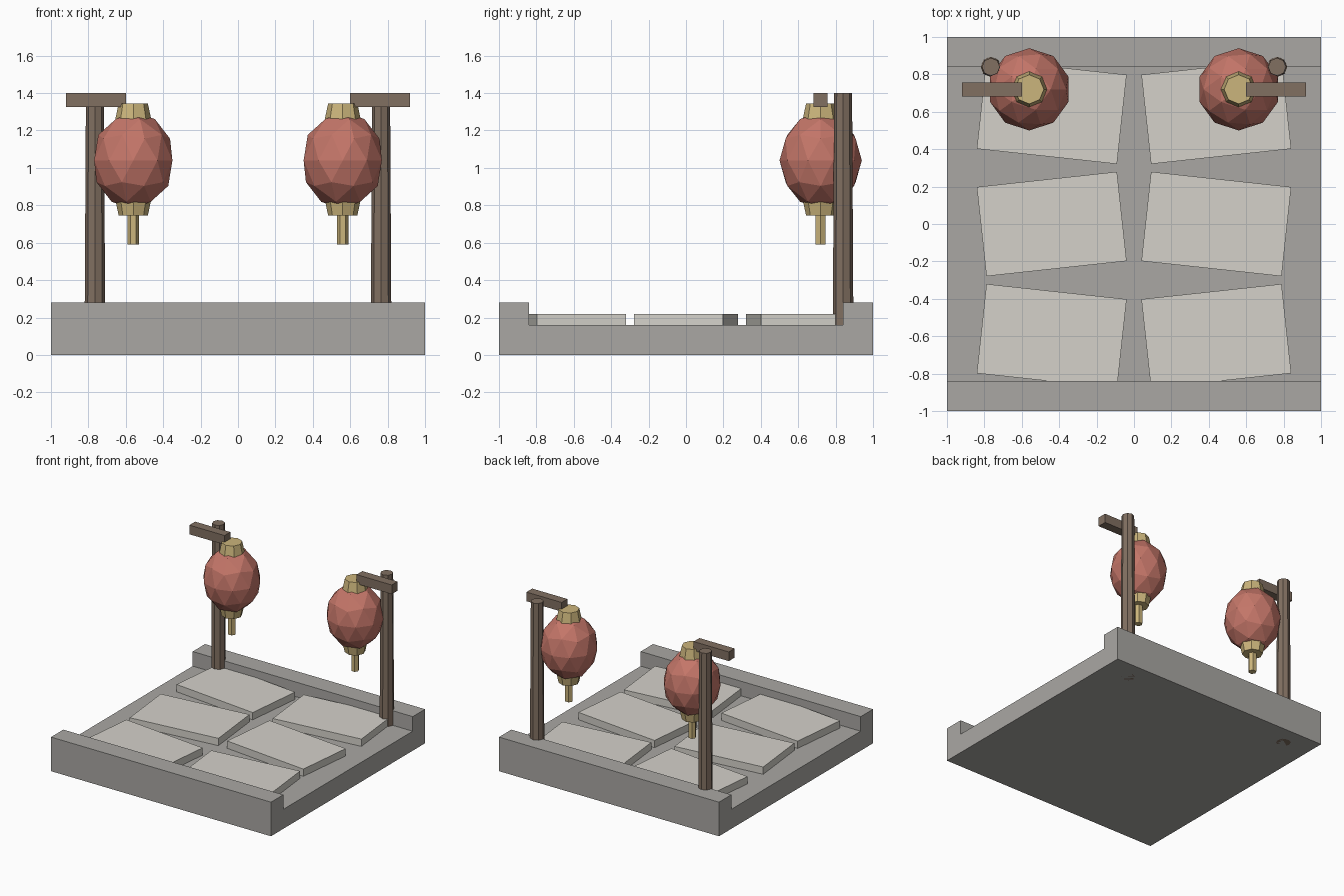
import bpy, bmesh, math
from mathutils import Matrix

if "Cube" in bpy.data.objects:
    bpy.data.objects.remove(bpy.data.objects["Cube"])


def material(name, rgb):
    m = bpy.data.materials.new(name)
    m.diffuse_color = (*rgb, 1)
    m.use_nodes = True
    m.node_tree.nodes["Principled BSDF"].inputs["Base Color"].default_value = m.diffuse_color
    return m


STONE = material("stone", (0.40, 0.39, 0.37))
PAVING = material("paving", (0.66, 0.64, 0.59))
WOOD = material("wood", (0.22, 0.16, 0.12))
RED = material("red_paper", (0.55, 0.18, 0.14))
GOLD = material("gold", (0.60, 0.46, 0.20))


def finish(name, bm, mat, loc=(0, 0, 0), rot=0):
    bmesh.ops.recalc_face_normals(bm, faces=bm.faces)
    me = bpy.data.meshes.new(name)
    bm.to_mesh(me)
    bm.free()
    me.materials.append(mat)
    ob = bpy.data.objects.new(name, me)
    ob.location = loc
    ob.rotation_euler.z = rot
    bpy.context.collection.objects.link(ob)
    return ob


def box(name, size, loc, mat, rot=0):
    bm = bmesh.new()
    bmesh.ops.create_cube(bm, size=1, matrix=Matrix.Diagonal((*size, 1)))
    return finish(name, bm, mat, loc, rot)


def frustum(name, x, y, z0, z1, r0, r1, sides, mat):
    # Turned so that a corner points along x
    bm = bmesh.new()
    bmesh.ops.create_cone(bm, cap_ends=True, segments=sides, radius1=r0, radius2=r1,
                          depth=z1 - z0, matrix=Matrix.Rotation(math.pi / 2, 4, 'Z'))
    return finish(name, bm, mat, (x, y, (z0 + z1) / 2))


# Base slab with raised front and back kerbs, one profile extruded along x
profile = [(-1, 0), (1, 0), (1, 0.28), (0.84, 0.28), (0.84, 0.16),
           (-0.84, 0.16), (-0.84, 0.28), (-1, 0.28)]
bm = bmesh.new()
face = bm.faces.new([bm.verts.new((-1, y, z)) for y, z in profile])
ext = bmesh.ops.extrude_face_region(bm, geom=[face])
bmesh.ops.translate(bm, vec=(2, 0, 0),
                    verts=[v for v in ext["geom"] if isinstance(v, bmesh.types.BMVert)])
finish("base", bm, STONE)

# Paving slabs, turned alternately left and right
for row in range(3):
    for col in range(2):
        turn = 0.108 if (row + col) % 2 else -0.108
        box(f"paving_slab_{row}_{col}", (0.754, 0.48, 0.06),
            (-0.44 + 0.88 * col, -0.6 + 0.6 * row, 0.19), PAVING, turn)

# Two lantern posts
for side, s in (("left", -1), ("right", 1)):
    x, y = 0.56 * s, 0.72
    frustum(f"{side}_post", 0.765 * s, 0.84, 0, 1.4, 0.056, 0.048, 8, WOOD)
    box(f"{side}_arm", (0.32, 0.075, 0.075), (0.76 * s, y, 1.3625), WOOD)
    # Faceted lantern body
    bm = bmesh.new()
    bmesh.ops.create_icosphere(bm, subdivisions=2, radius=0.22,
                               matrix=Matrix.Diagonal((1, 1, 1.18, 1)))
    finish(f"{side}_lantern_body", bm, RED, (x, y, 1.04))
    # Collars and tassel
    frustum(f"{side}_top_collar", x, y, 1.255, 1.345, 0.097, 0.078, 8, GOLD)
    frustum(f"{side}_bottom_collar", x, y, 0.745, 0.835, 0.078, 0.097, 8, GOLD)
    frustum(f"{side}_tassel", x, y, 0.59, 0.76, 0.031, 0.031, 6, GOLD)
